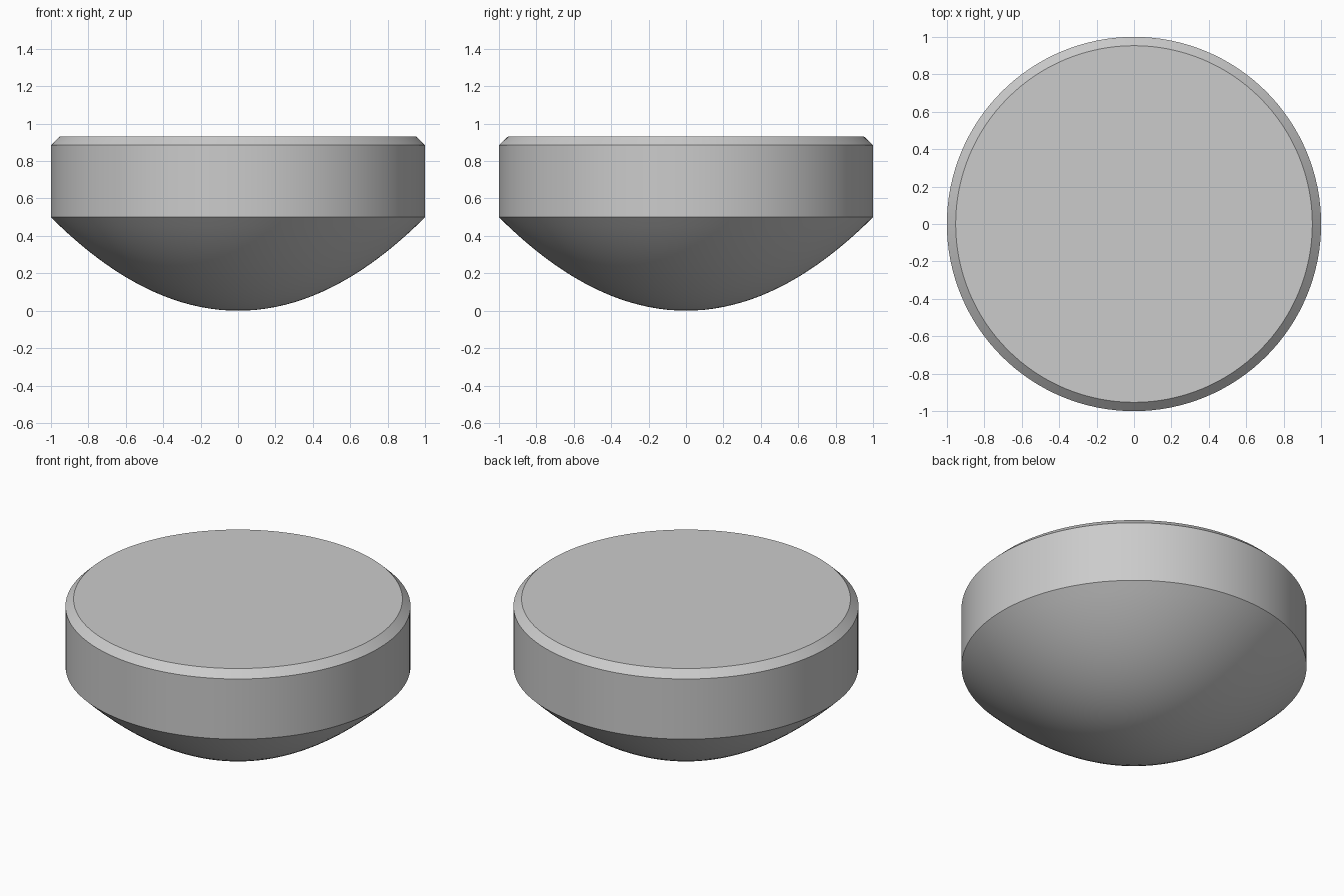
import bpy
import bmesh
import math

cube = bpy.data.objects.get("Cube")
if cube:
    bpy.data.objects.remove(cube, do_unlink=True)

SEGMENTS = 128
RIM_Z, WALL_Z, TOP_Z = 0.5, 0.885, 0.93
TOP_R = 0.953

grey = bpy.data.materials.new("light_grey")
grey.use_nodes = True
colour = (0.6, 0.6, 0.6, 1.0)
grey.diffuse_color = colour
grey.node_tree.nodes["Principled BSDF"].inputs["Base Color"].default_value = colour

# Profile: paraboloid underside, straight wall, chamfered top edge
STEPS = 20
profile = [(i / STEPS, RIM_Z * (i / STEPS) ** 2) for i in range(1, STEPS + 1)]
profile += [(1.0, WALL_Z), (TOP_R, TOP_Z)]

bm = bmesh.new()
rings = []
for r, z in profile:
    rings.append([bm.verts.new((r * math.cos(a), r * math.sin(a), z))
                  for a in (2 * math.pi * k / SEGMENTS for k in range(SEGMENTS))])

# Bands between neighbouring rings
for low, high in zip(rings, rings[1:]):
    for k in range(SEGMENTS):
        n = (k + 1) % SEGMENTS
        bm.faces.new((low[k], low[n], high[n], high[k]))

# Bottom tip and flat top
tip = bm.verts.new((0, 0, 0))
for k in range(SEGMENTS):
    bm.faces.new((tip, rings[0][(k + 1) % SEGMENTS], rings[0][k]))
bm.faces.new(rings[-1])
bmesh.ops.recalc_face_normals(bm, faces=bm.faces[:])

mesh = bpy.data.meshes.new("domed_disc")
bm.to_mesh(mesh)
bm.free()
mesh.materials.append(grey)
disc = bpy.data.objects.new("domed_disc", mesh)
bpy.context.collection.objects.link(disc)

# Smooth curves, sharp rims
bpy.ops.object.select_all(action='DESELECT')
disc.select_set(True)
bpy.context.view_layer.objects.active = disc
bpy.ops.object.shade_smooth_by_angle(angle=math.radians(30))
